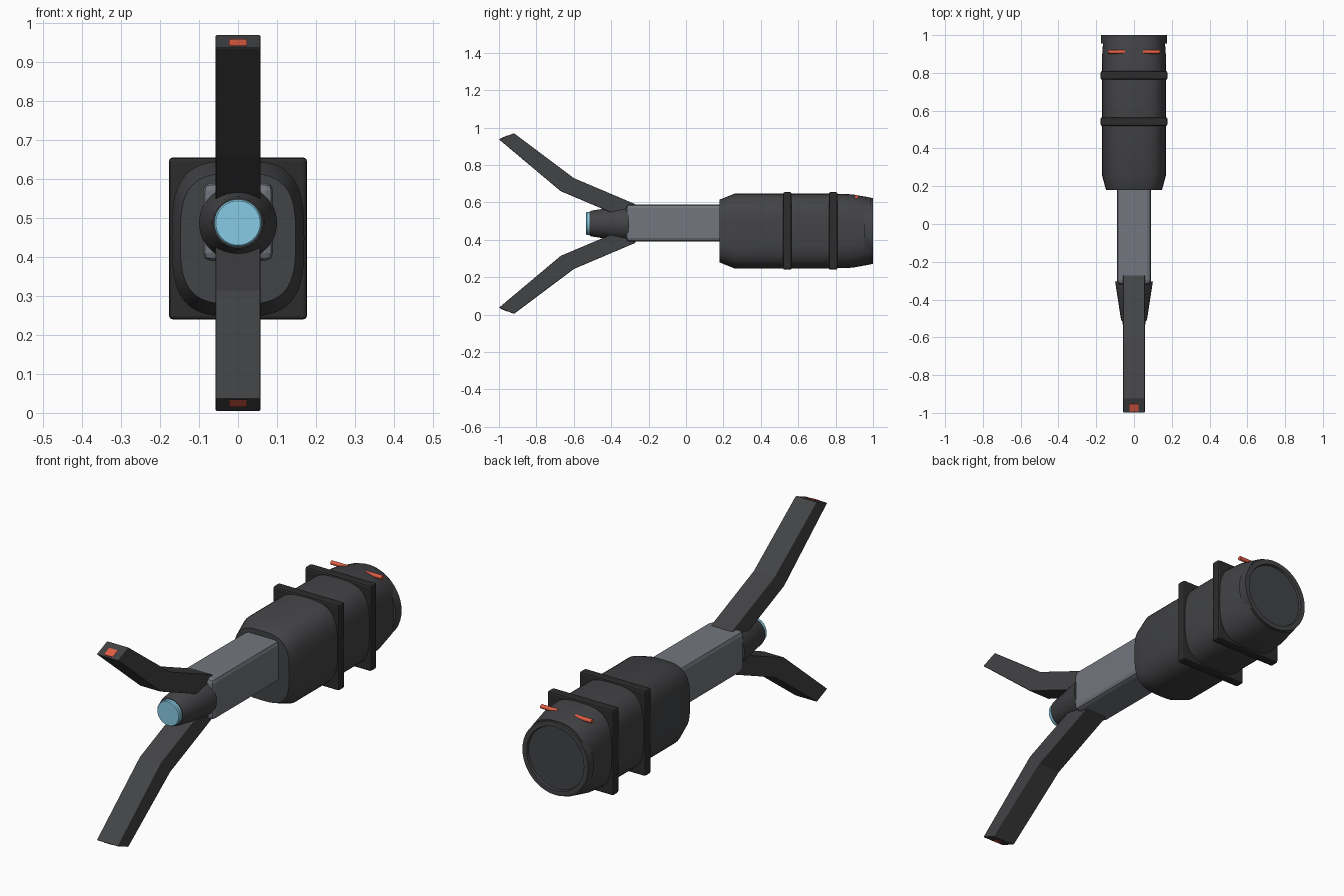
import bpy, bmesh, math
from mathutils import Vector

if "Cube" in bpy.data.objects:
    bpy.data.objects.remove(bpy.data.objects["Cube"])

AXIS_Z = 0.487   # axis of the arms and emitter
BODY_Z = 0.447   # axis of the grip body


def material(name, rgb):
    m = bpy.data.materials.new(name)
    m.diffuse_color = (*rgb, 1)
    m.use_nodes = True
    m.node_tree.nodes["Principled BSDF"].inputs["Base Color"].default_value = m.diffuse_color
    return m


DARK = material("dark_grey", (0.055, 0.056, 0.06))
BLACK = material("near_black", (0.025, 0.025, 0.026))
STEEL = material("steel_grey", (0.17, 0.18, 0.205))
BLUE = material("pale_blue", (0.25, 0.60, 0.78))
RED = material("red_light", (0.75, 0.11, 0.06))


def finish(bm, name, mat, bevel=0, smooth=True):
    bmesh.ops.recalc_face_normals(bm, faces=bm.faces[:])
    me = bpy.data.meshes.new(name)
    bm.to_mesh(me)
    bm.free()
    ob = bpy.data.objects.new(name, me)
    bpy.context.collection.objects.link(ob)
    me.materials.append(mat)
    if bevel:
        b = ob.modifiers.new("bevel", 'BEVEL')
        b.width, b.segments = bevel, 2
    if smooth:
        bpy.ops.object.select_all(action='DESELECT')
        ob.select_set(True)
        bpy.context.view_layer.objects.active = ob
        bpy.ops.object.shade_smooth_by_angle(angle=math.radians(30))
    return ob


def loft(name, sections, zc, mat, n=48):
    """Skin along y; each section is (y, half width, half height, roundness power)."""
    bm = bmesh.new()
    rings = []
    for y, a, b, p in sections:
        ring = []
        for i in range(n):
            t = 2 * math.pi * i / n
            c, s = math.cos(t), math.sin(t)
            x = a * math.copysign(abs(c) ** (2 / p), c)
            z = b * math.copysign(abs(s) ** (2 / p), s)
            ring.append(bm.verts.new((x, y, zc + z)))
        rings.append(ring)
    for r, q in zip(rings, rings[1:]):
        for i in range(n):
            j = (i + 1) % n
            bm.faces.new((r[i], r[j], q[j], q[i]))
    bm.faces.new(rings[0])
    bm.faces.new(rings[-1])
    return finish(bm, name, mat)


def box(name, lo, hi, mat, bevel):
    lo, hi = Vector(lo), Vector(hi)
    bm = bmesh.new()
    bmesh.ops.create_cube(bm, size=1)
    for v in bm.verts:
        v.co = (lo + hi) / 2 + v.co * (hi - lo)
    return finish(bm, name, mat, bevel, False)


def prism(name, profile, half, mat, bevel=0):
    """Extrude a (y, z) outline across x."""
    bm = bmesh.new()
    f = bm.faces.new([bm.verts.new((-half, y, z)) for y, z in profile])
    new = bmesh.ops.extrude_face_region(bm, geom=[f])["geom"]
    bmesh.ops.translate(bm, vec=(2 * half, 0, 0),
                        verts=[g for g in new if isinstance(g, bmesh.types.BMVert)])
    return finish(bm, name, mat, bevel, False)


# Grip body, rounding off toward the rear
loft("grip_body", [(0.18, 0.148, 0.168, 3.2), (0.26, 0.17, 0.2, 3.2),
                   (0.78, 0.17, 0.2, 3.2), (0.89, 0.169, 0.196, 2.9),
                   (0.99, 0.162, 0.178, 2.4)], BODY_Z, DARK)

# Round end cap with a recessed disc
loft("end_cap", [(0.955, 0.176, 0.176, 2), (1.0, 0.176, 0.176, 2),
                 (1.0, 0.153, 0.153, 2), (0.99, 0.15, 0.15, 2)], BODY_Z, DARK)

# Square bands around the grip
for i, y in enumerate((0.542, 0.787)):
    box(f"grip_band_{i + 1}", (-0.177, y - 0.023, 0.24), (0.177, y + 0.023, 0.655), BLACK, 0.009)

# Shaft
box("shaft", (-0.09, -0.32, 0.39), (0.09, 0.2, 0.59), STEEL, 0.02)

# Emitter nozzle and lens
loft("nozzle", [(-0.305, 0.1, 0.1, 2), (-0.505, 0.069, 0.069, 2),
                (-0.515, 0.064, 0.064, 2)], AXIS_Z, DARK)
loft("lens", [(-0.50, 0.061, 0.061, 2), (-0.53, 0.061, 0.061, 2),
              (-0.535, 0.057, 0.057, 2)], AXIS_Z, BLUE)

# Forked arms with tip lights, mirrored above and below the axis
ARM = [(-0.27, 0.103), (-0.60, 0.243), (-0.92, 0.483),
       (-1.0, 0.450), (-0.67, 0.173), (-0.41, 0.063), (-0.28, 0.01)]
TIP = [(-0.992, 0.4555), (-0.952, 0.472), (-0.95, 0.464), (-0.99, 0.4475)]
for side, s in (("upper", 1), ("lower", -1)):
    prism(f"{side}_arm", [(y, AXIS_Z + s * z) for y, z in ARM], 0.058, DARK, 0.004)
    prism(f"{side}_tip_light", [(y, AXIS_Z + s * z) for y, z in TIP], 0.023, RED)

# Small red rods on the rear shoulders
for side, s in (("left", -1), ("right", 1)):
    bm = bmesh.new()
    bmesh.ops.create_cone(bm, cap_ends=True, segments=16, radius1=0.01, radius2=0.01, depth=0.09)
    for v in bm.verts:
        x, y, z = v.co
        v.co = (s * 0.092 + z, 0.911 + y, 0.63 + x)
    finish(bm, f"{side}_rear_light", RED)
